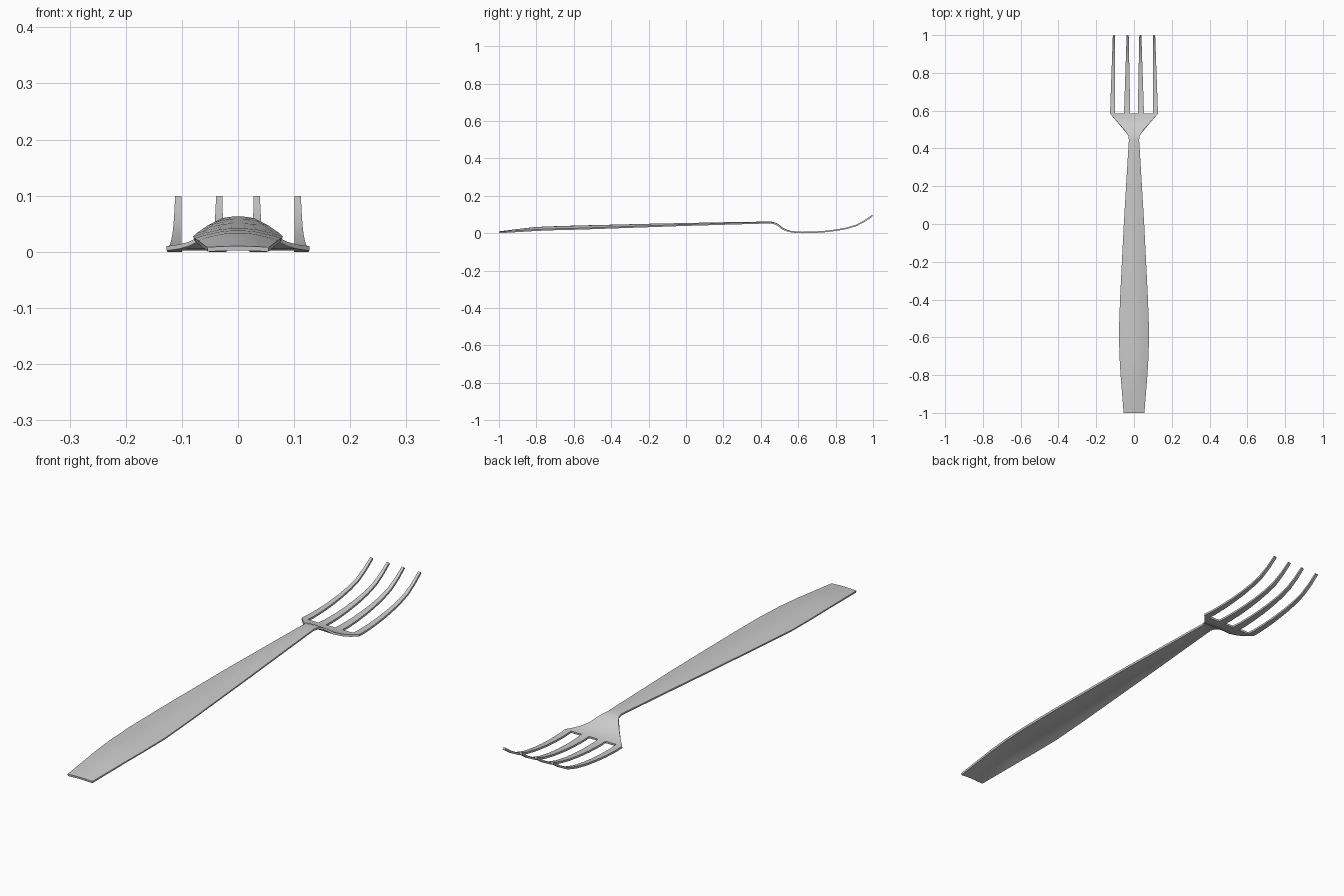
import bpy, bmesh

# Column positions across the head; the same fractions are reused along the handle
BASE = [-.127, -.10, -.053, -.02, .02, .053, .10, .127]
TIP = [-.112, -.101, -.039, -.028, .028, .039, .101, .112]

# Handle, neck and head: y, half width, edge z, crest z
BODY = [(-1, .055, .008, .010), (-.9, .063, .014, .023), (-.8, .071, .020, .034),
        (-.7, .077, .024, .038), (-.57, .080, .027, .042), (-.4, .074, .033, .046),
        (-.2, .064, .040, .051), (0, .054, .047, .055), (.2, .042, .053, .059),
        (.4, .030, .059, .062), (.445, .027, .060, .063), (.465, .030, .058, .061),
        (.485, .040, .052, .054), (.5, .052, .042, .044), (.515, .065, .029, .031),
        (.54, .087, .018, .019), (.56, .105, .013, .013), (.585, .127, .010, .010)]

# Tine curve: y, z
TINES = [(.62, .008), (.68, .009), (.74, .013), (.80, .020), (.86, .031),
         (.91, .046), (.955, .070), (.996, .099)]

bm = bmesh.new()

# Arched handle surface flowing into the flat head
rows = []
for y, w, edge, crest in BODY:
    rows.append([bm.verts.new((w * b / .127, y, edge + (crest - edge) * (1 - (b / .127) ** 2)))
                 for b in BASE])
for a, b in zip(rows, rows[1:]):
    for i in range(7):
        bm.faces.new((a[i], a[i + 1], b[i + 1], b[i]))

# Four tapering, upswept tines
for i in (0, 2, 4, 6):
    prev = rows[-1][i:i + 2]
    for y, z in TINES:
        t = (y - .585) / (.996 - .585)
        cur = [bm.verts.new((BASE[k] + (TIP[k] - BASE[k]) * t, y, z)) for k in (i, i + 1)]
        bm.faces.new((prev[0], prev[1], cur[1], cur[0]))
        prev = cur

mesh = bpy.data.meshes.new("fork")
bm.to_mesh(mesh)
bm.free()
fork = bpy.data.objects.new("fork", mesh)
bpy.context.collection.objects.link(fork)
bpy.context.view_layer.objects.active = fork
fork.select_set(True)

# Sheet metal thickness below the top surface
solid = fork.modifiers.new("thickness", 'SOLIDIFY')
solid.thickness = .008
solid.offset = -1
bpy.ops.object.modifier_apply(modifier=solid.name)
bpy.ops.object.shade_smooth_by_angle(angle=.7)
